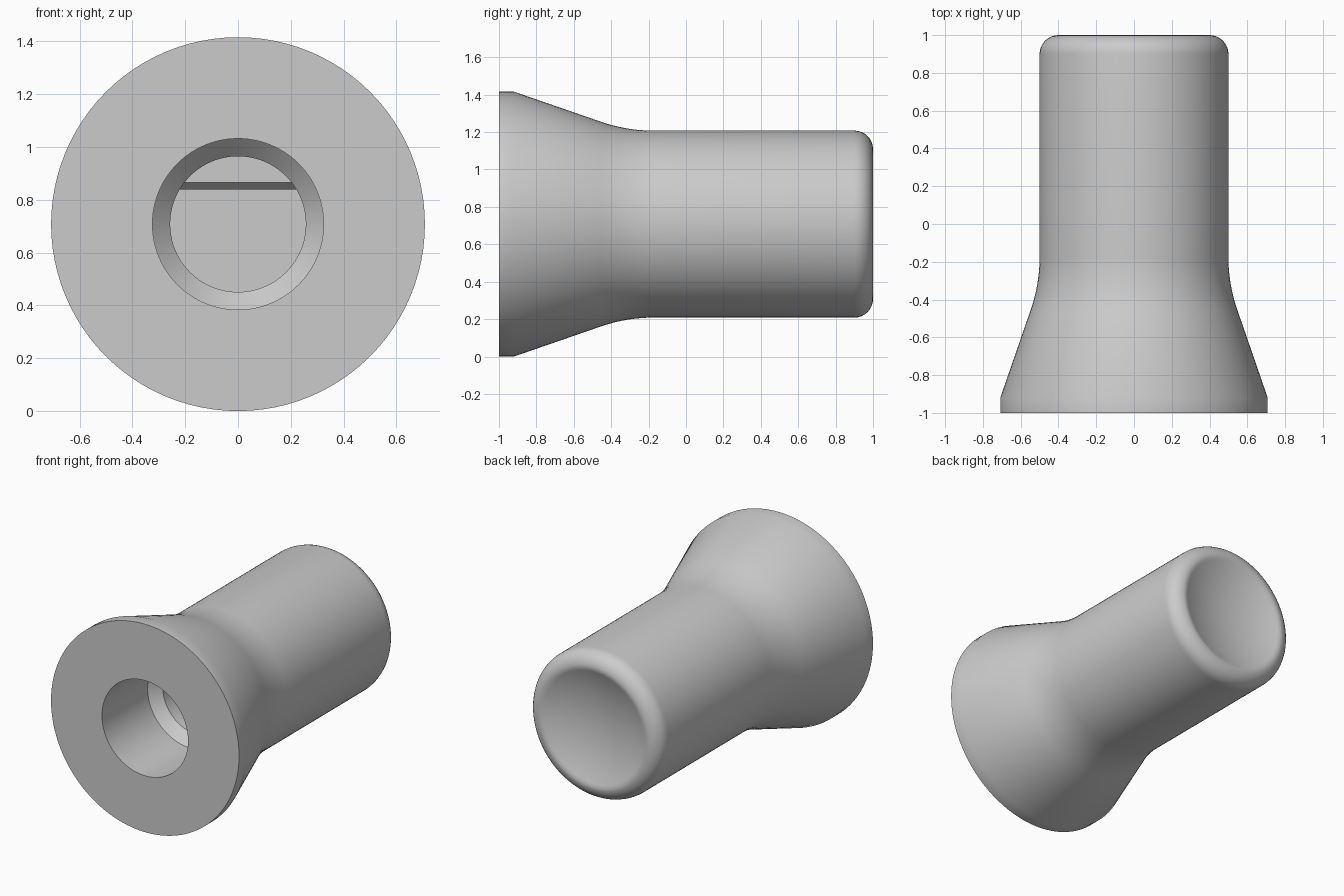
import bpy, bmesh, math
from mathutils import Matrix, Vector

cube = bpy.data.objects.get("Cube")
if cube:
    bpy.data.objects.remove(cube, do_unlink=True)

CENTRE_Z = 0.708
SEGMENTS = 96

grey = bpy.data.materials.new("plain grey")
grey.use_nodes = True
grey.diffuse_color = (0.6, 0.6, 0.6, 1)
grey.node_tree.nodes["Principled BSDF"].inputs["Base Color"].default_value = (0.6, 0.6, 0.6, 1)


def add_object(name, bm):
    bmesh.ops.recalc_face_normals(bm, faces=bm.faces)
    mesh = bpy.data.meshes.new(name)
    bm.to_mesh(mesh)
    bm.free()
    mesh.materials.append(grey)
    obj = bpy.data.objects.new(name, mesh)
    bpy.context.collection.objects.link(obj)
    return obj


def lathe(name, profile):
    """Revolve (radius, y) points about the long axis."""
    bm = bmesh.new()
    verts = [bm.verts.new((r, y, 0)) for r, y in profile]
    edges = [bm.edges.new(pair) for pair in zip(verts, verts[1:])]
    bmesh.ops.spin(bm, geom=verts + edges, cent=(0, 0, 0), axis=(0, 1, 0),
                   angle=math.tau, steps=SEGMENTS, use_duplicate=False)
    bmesh.ops.remove_doubles(bm, verts=bm.verts, dist=1e-5)
    bmesh.ops.translate(bm, verts=bm.verts, vec=(0, 0, CENTRE_Z))
    return add_object(name, bm)


def prism(name, outline, half_width):
    """Extrude a (y, z) outline along x."""
    bm = bmesh.new()
    face = bm.faces.new([bm.verts.new((-half_width, y, z)) for y, z in outline])
    side = bmesh.ops.extrude_face_region(bm, geom=[face])
    moved = [v for v in side["geom"] if isinstance(v, bmesh.types.BMVert)]
    bmesh.ops.translate(bm, verts=moved, vec=(2 * half_width, 0, 0))
    return add_object(name, bm)


def cut(target, cutter):
    mod = target.modifiers.new("cut", "BOOLEAN")
    mod.operation = "DIFFERENCE"
    mod.solver = "EXACT"
    mod.object = cutter
    bpy.ops.object.select_all(action="DESELECT")
    bpy.context.view_layer.objects.active = target
    target.select_set(True)
    bpy.ops.object.modifier_apply(modifier=mod.name)
    bpy.data.objects.remove(cutter, do_unlink=True)


def blend(a, b, c, steps):
    """Quadratic curve from a to c pulled towards b."""
    a, b, c = Vector(a), Vector(b), Vector(c)
    ts = [i / steps for i in range(steps + 1)]
    return [tuple(a * (1 - t) ** 2 + b * 2 * t * (1 - t) + c * t * t) for t in ts]


# Outer body: flared base, blended neck, rounded rim and dished end
profile = [(0, -1), (CENTRE_Z, -1), (CENTRE_Z, -0.92)]
profile += blend((0.549, -0.46), (0.5, -0.32), (0.5, -0.18), 10)
for i in range(9):
    a = math.pi / 2 * i / 8
    profile.append((0.4 + 0.1 * math.cos(a), 0.9 + 0.1 * math.sin(a)))
profile += blend((0.38, 0.992), (0.2, 0.92), (0, 0.92), 10)
knob = lathe("knob_body", profile)

# Stepped shaft bore with a chamfered flat on its upper side
bore = lathe("bore_cutter", [(0, -1.1), (0.324, -1.1), (0.324, -0.51),
                             (0.257, -0.443), (0.257, 0.5), (0, 0.5)])
flat = prism("shaft_flat", [(-0.4, 0.866), (-0.37, 0.84), (0.6, 0.84),
                            (0.6, 1.2), (-0.4, 1.2)], 0.5)
cut(bore, flat)
cut(knob, bore)

bpy.ops.object.select_all(action="DESELECT")
knob.select_set(True)
bpy.context.view_layer.objects.active = knob
bpy.ops.object.shade_smooth_by_angle(angle=math.radians(30))
